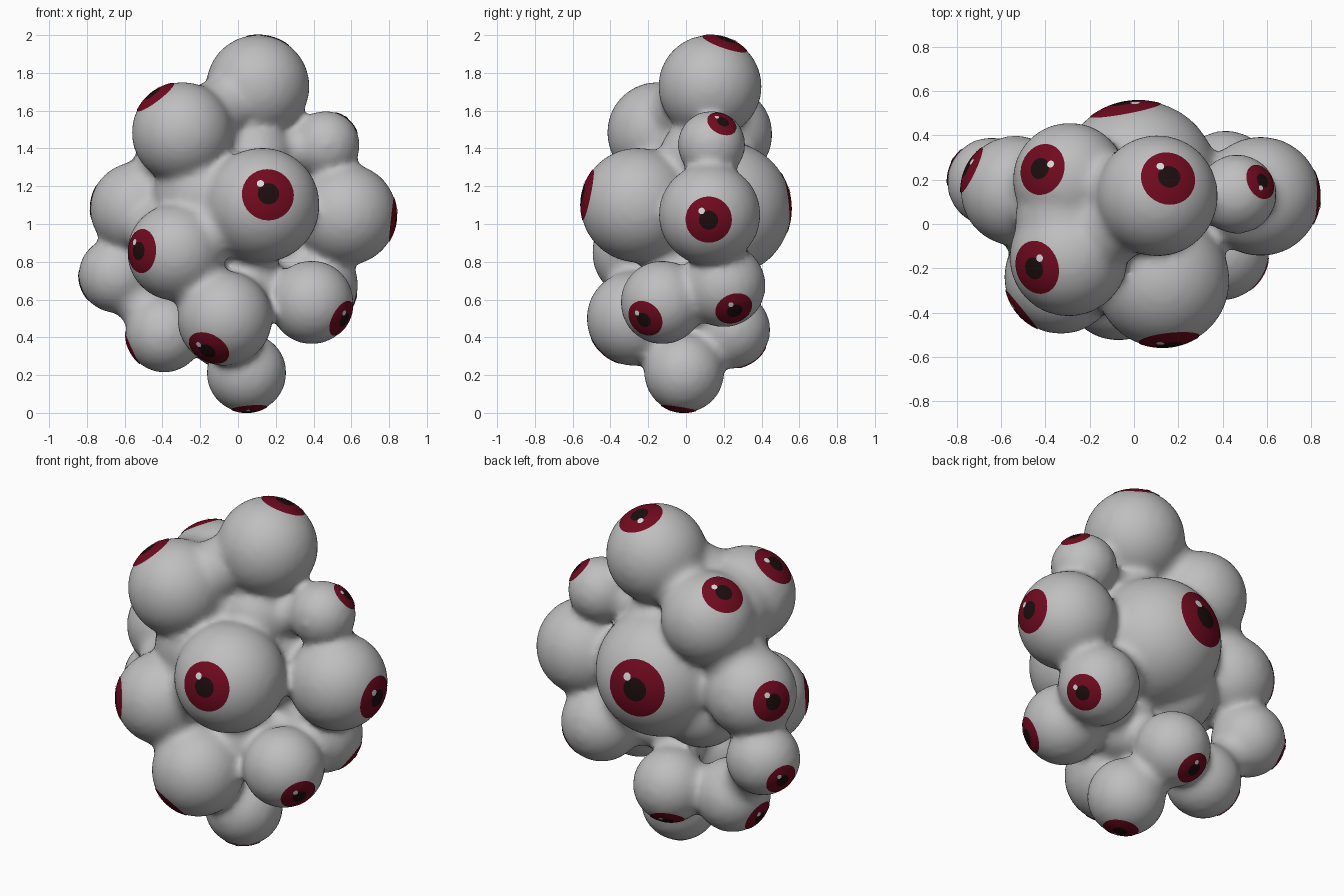
import bpy, bmesh, math
from itertools import combinations
from mathutils import Vector, Matrix

cube = bpy.data.objects.get("Cube")
if cube:
    bpy.data.objects.remove(cube)


def material(name, color):
    m = bpy.data.materials.new(name)
    m.use_nodes = True
    m.diffuse_color = (*color, 1)
    bsdf = next(n for n in m.node_tree.nodes if n.type == 'BSDF_PRINCIPLED')
    bsdf.inputs["Base Color"].default_value = (*color, 1)
    return m


GREY = material("pale grey flesh", (0.52, 0.52, 0.52))
RED = material("dark red iris", (0.165, 0.003, 0.014))
BLACK = material("black pupil", (0.012, 0.004, 0.004))
WHITE = material("white glint", (0.7, 0.7, 0.7))

# Lobes: name, centre, radius, direction the eye looks
LOBES = [
    ("top", (.105, .127, 1.728), .272, (.2, .32, .93)),
    ("upper_right_front", (-.295, -.15, 1.484), .266, (-.59, -.19, .78)),
    ("upper_right_back", (-.29, .20, 1.475), .256, (-.53, .2, .82)),
    ("upper_left_small", (.465, .135, 1.42), .178, (.63, .33, .66)),
    ("left_side", (.572, .125, 1.05), .268, (.99, -.02, -.11)),
    ("front_large", (.128, -.255, 1.10), .302, (.11, -.97, .2)),
    ("right_front", (-.33, -.24, .85), .255, (-.77, -.63, .03)),
    ("right_side", (-.535, .15, 1.08), .247, (-.89, .42, .16)),
    ("right_low", (-.643, .19, .73), .2, (-.88, .35, -.3)),
    ("back_large", (.02, .20, 1.08), .357, (-.18, .97, .1)),
    ("back_low", (-.07, .24, .44), .205, (-.25, .55, -.75)),
    ("right_bottom", (-.39, .115, .42), .205, (-.9, .05, -.42)),
    ("left_low_back", (.415, .20, .675), .22, (.73, .26, -.6)),
    ("left_low_front", (.39, -.125, .585), .22, (.78, -.45, -.42)),
    ("front_low", (-.07, -.275, .50), .25, (-.37, -.62, -.69)),
    ("bottom", (.045, -.01, .212), .21, (.08, -.15, -.98)),
]
# Hidden flesh that fills the hollows between the lobes
CORES = [
    ("upper_core", (.08, .07, 1.35), .21, None),
    ("upper_right_core", (-.30, .02, 1.47), .235, None),
    ("middle_core", (-.15, -.04, 1.15), .30, None),
    ("back_core", (-.18, .10, .90), .24, None),
    ("lower_core", (.06, -.04, .66), .20, None),
]


def finish(bm, name, mats):
    me = bpy.data.meshes.new(name)
    bm.to_mesh(me)
    bm.free()
    for m in mats:
        me.materials.append(m)
    ob = bpy.data.objects.new(name, me)
    bpy.context.collection.objects.link(ob)
    return ob


# Body: spheres and necks fused into one soft skin
bm = bmesh.new()
for name, c, r, look in LOBES + CORES:
    bmesh.ops.create_icosphere(bm, subdivisions=4, radius=r + .003,
                               matrix=Matrix.Translation(c))
for (_, a, ra, _), (_, b, rb, _) in combinations(LOBES + CORES, 2):
    a, b = Vector(a), Vector(b)
    span = b - a
    if span.length < ra + rb + .01:
        neck = .64 * min(ra, rb)
        turn = span.to_track_quat('Z', 'Y').to_matrix().to_4x4()
        bmesh.ops.create_cone(bm, cap_ends=True, segments=20, radius1=neck,
                              radius2=neck, depth=span.length,
                              matrix=Matrix.Translation((a + b) / 2) @ turn)
body = finish(bm, "body", [GREY])
remesh = body.modifiers.new("fuse", 'REMESH')
remesh.mode = 'VOXEL'
remesh.voxel_size = .022
remesh.use_smooth_shade = True
smooth = body.modifiers.new("soften", 'SMOOTH')
smooth.factor = .5
smooth.iterations = 12


def cap(name, centre, radius, look, angle, mats, inner=0):
    """Thin spherical cap facing look; faces inside inner get the last colour."""
    bm = bmesh.new()
    bmesh.ops.create_uvsphere(bm, u_segments=32, v_segments=100, radius=1)
    far = [f for f in bm.faces
           if f.calc_center_median().normalized().z < math.cos(math.radians(angle))]
    bmesh.ops.delete(bm, geom=far, context='FACES')
    for f in bm.faces:
        f.smooth = True
        z = f.calc_center_median().normalized().z
        if z > math.cos(math.radians(inner)):
            f.material_index = len(mats) - 1
    turn = look.to_track_quat('Z', 'Y').to_matrix().to_4x4()
    bm.transform(Matrix.Translation(centre) @ turn @ Matrix.Scale(radius, 4))
    return finish(bm, name, mats)


# Eyes: iris and pupil cap, with a small glint up and to the side
for name, c, r, look in LOBES:
    n = Vector(look).normalized()
    up = Vector((0, 1, 0)) if n.z > .9 else Vector((0, 0, 1))
    up = (up - n * up.dot(n)).normalized()
    right = up.cross(n)
    cap(name + "_eye", c, r + .003, n, 27, [RED, BLACK], 11)
    tilt = math.radians(13)
    glint = n * math.cos(tilt) + (up * .8 - right * .6) * math.sin(tilt)
    cap(name + "_glint", c, r + .006, glint, 4, [WHITE])
